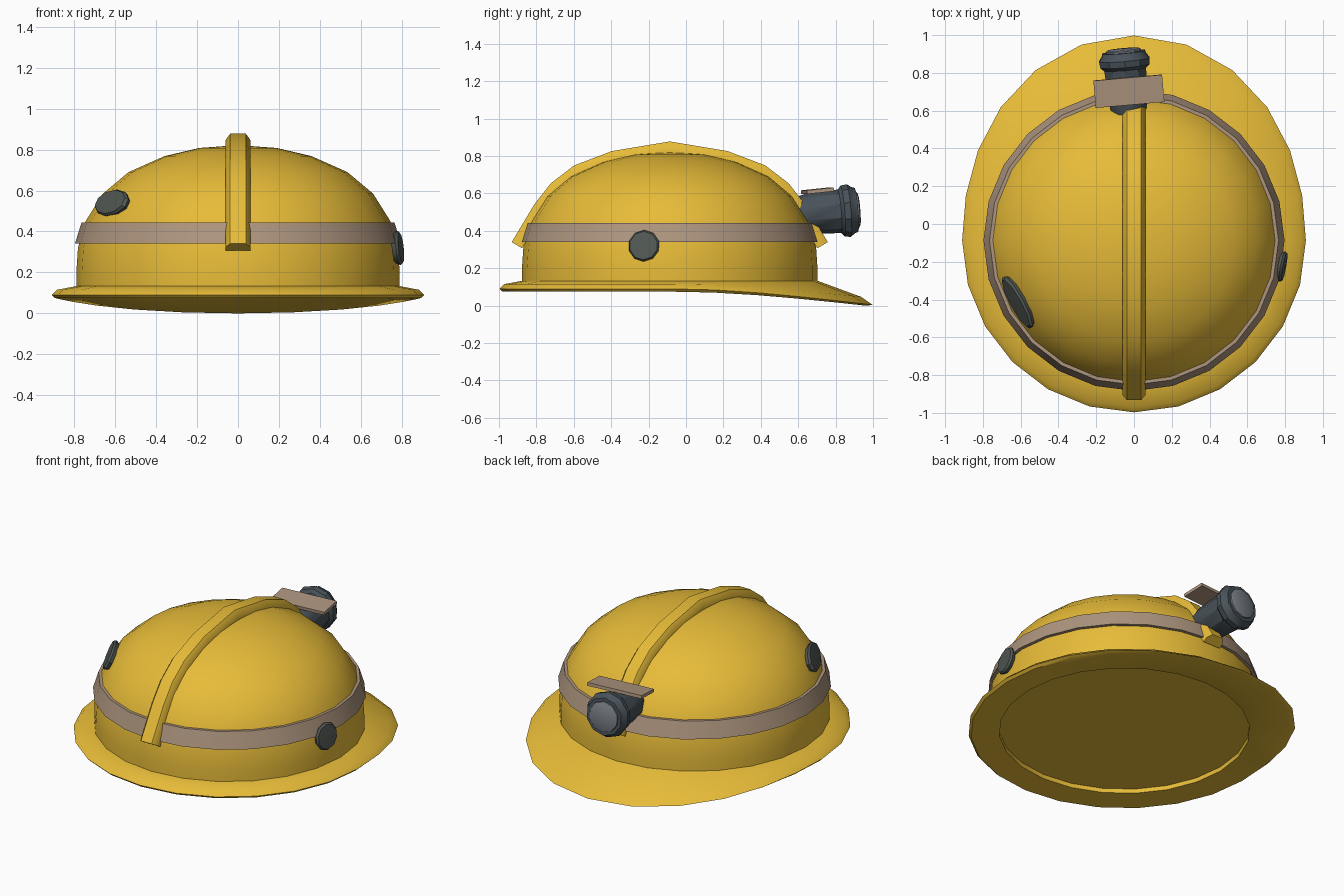
import bpy, bmesh
from math import sin, cos, pi, radians
from mathutils import Vector, Matrix, Euler

if "Cube" in bpy.data.objects:
    bpy.data.objects.remove(bpy.data.objects["Cube"])

CY = -0.087  # y of the dome axis


def material(name, rgb):
    m = bpy.data.materials.new(name)
    m.diffuse_color = (*rgb, 1)
    m.use_nodes = True
    m.node_tree.nodes["Principled BSDF"].inputs["Base Color"].default_value = m.diffuse_color
    return m


yellow = material("yellow_shell", (0.80, 0.50, 0.04))
tan = material("tan_band", (0.42, 0.30, 0.21))
dark = material("dark_lamp", (0.065, 0.085, 0.10))
glass = material("lamp_glass", (0.19, 0.21, 0.24))
stud = material("dark_stud", (0.085, 0.10, 0.09))


def finish(name, bm, mat, angle=35):
    bmesh.ops.recalc_face_normals(bm, faces=bm.faces)
    me = bpy.data.meshes.new(name)
    bm.to_mesh(me)
    bm.free()
    me.materials.append(mat)
    ob = bpy.data.objects.new(name, me)
    bpy.context.collection.objects.link(ob)
    bpy.ops.object.select_all(action='DESELECT')
    ob.select_set(True)
    bpy.context.view_layer.objects.active = ob
    bpy.ops.object.shade_smooth_by_angle(angle=radians(angle))
    return ob


def loft(bm, rings, closed=False):
    """Bridge successive rings; a one-vertex ring is a pole."""
    pairs = list(zip(rings, rings[1:]))
    if closed:
        pairs.append((rings[-1], rings[0]))
    for a, b in pairs:
        n = max(len(a), len(b))
        for i in range(n):
            j = (i + 1) % n
            f = [a[i % len(a)], a[j % len(a)], b[j % len(b)], b[i % len(b)]]
            bm.faces.new(list(dict.fromkeys(f)))


def lathe(name, profile, segs, mat, matrix, warp=None, closed=False, angle=35):
    bm = bmesh.new()
    rings = []
    for r, z in profile:
        ring = []
        for i in range(segs if r > 0 else 1):
            a = 2 * pi * i / segs
            rr, zz = warp(r, z, a) if warp else (r, z)
            ring.append(bm.verts.new(matrix @ Vector((rr * sin(a), rr * cos(a), zz))))
        rings.append(ring)
    loft(bm, rings, closed)
    return finish(name, bm, mat, angle)


# Shell and brim: one revolved profile, brim pulled out and down towards +y
def brim_warp(r, z, a):
    t = max(0, r - 0.79) / 0.12
    w = max(0, cos(a)) ** 2
    return r + 0.175 * w * t, z - 0.086 * w * t


axis = Matrix.Translation((0, CY, 0))
lathe("helmet_shell",
      [(0, .822), (.19, .808), (.36, .768), (.535, .69), (.66, .585), (.745, .45),
       (.782, .32), (.79, .2), (.79, .133), (.885, .115), (.91, .09), (.895, .075),
       (.73, .08), (.73, .108), (0, .108)],
      24, yellow, axis, brim_warp)

# Band round the crown
lathe("crown_band", [(.775, .34), (.797, .34), (.765, .443), (.74, .443)],
      24, tan, axis, closed=True)

# Ridge over the top: bevelled section swept along a mirrored arch
half = [(.845, .34), (.725, .54), (.635, .655), (.51, .75), (.31, .826)]
path = [Vector((0, CY - y, z)) for y, z in half] + [Vector((0, CY, .878))]
path += [Vector((0, CY + y, z)) for y, z in reversed(half)]
section = [(-.06, -.065), (-.06, -.03), (-.038, 0), (.038, 0), (.06, -.03), (.06, -.065)]
bm = bmesh.new()
rings = []
for i, p in enumerate(path):
    t = (path[min(i + 1, len(path) - 1)] - path[max(i - 1, 0)]).normalized()
    up = Vector((0, -t.z, t.y))
    rings.append([bm.verts.new(p + Vector((x, 0, 0)) + up * h) for x, h in section])
loft(bm, rings)
bm.faces.new(rings[0])
bm.faces.new(rings[-1])
finish("top_ridge", bm, yellow, 40)

# Head lamp: axis tilted slightly up and to the side, local z = forwards
forward = Vector((-sin(radians(5)), cos(radians(5)), .08)).normalized()
lamp = Matrix.Translation((-.055, .915, .512)) @ forward.to_track_quat('Z', 'Y').to_matrix().to_4x4()
lathe("lamp_body",
      [(0, -.36), (.085, -.36), (.106, -.28), (.117, -.095), (.137, -.078), (.141, -.045),
       (.124, -.022), (.118, -.004), (.098, -.004), (.098, -.02), (0, -.02)],
      10, dark, lamp)
lathe("lamp_lens", [(0, -.03), (.096, -.03), (.096, .004), (.085, .01), (0, .01)],
      10, glass, lamp)

# Clip plate on top of the lamp
bm = bmesh.new()
bmesh.ops.create_cube(bm, size=1, matrix=Matrix.LocRotScale(
    Vector((-.027, .703, .614)), Euler((radians(6), 0, radians(5))), Vector((.365, .145, .02))))
finish("lamp_clip", bm, tan)


# Flat studs set on the shell, facing outwards
def side_stud(name, loc, normal, width, height):
    rot = Vector(normal).normalized().to_track_quat('Z', 'Y')
    m = Matrix.LocRotScale(Vector(loc), rot, Vector((width, height, 1)))
    lathe(name, [(0, -.02), (.9, -.02), (1, 0), (.9, .012), (0, .016)], 10, stud, m)


side_stud("right_stud", (.785, -.225, .32), (1, -.18, .12), .085, .085)
side_stud("left_stud", (-.617, -.415, .54), (-.88, -.48, .5), .16, .072)
